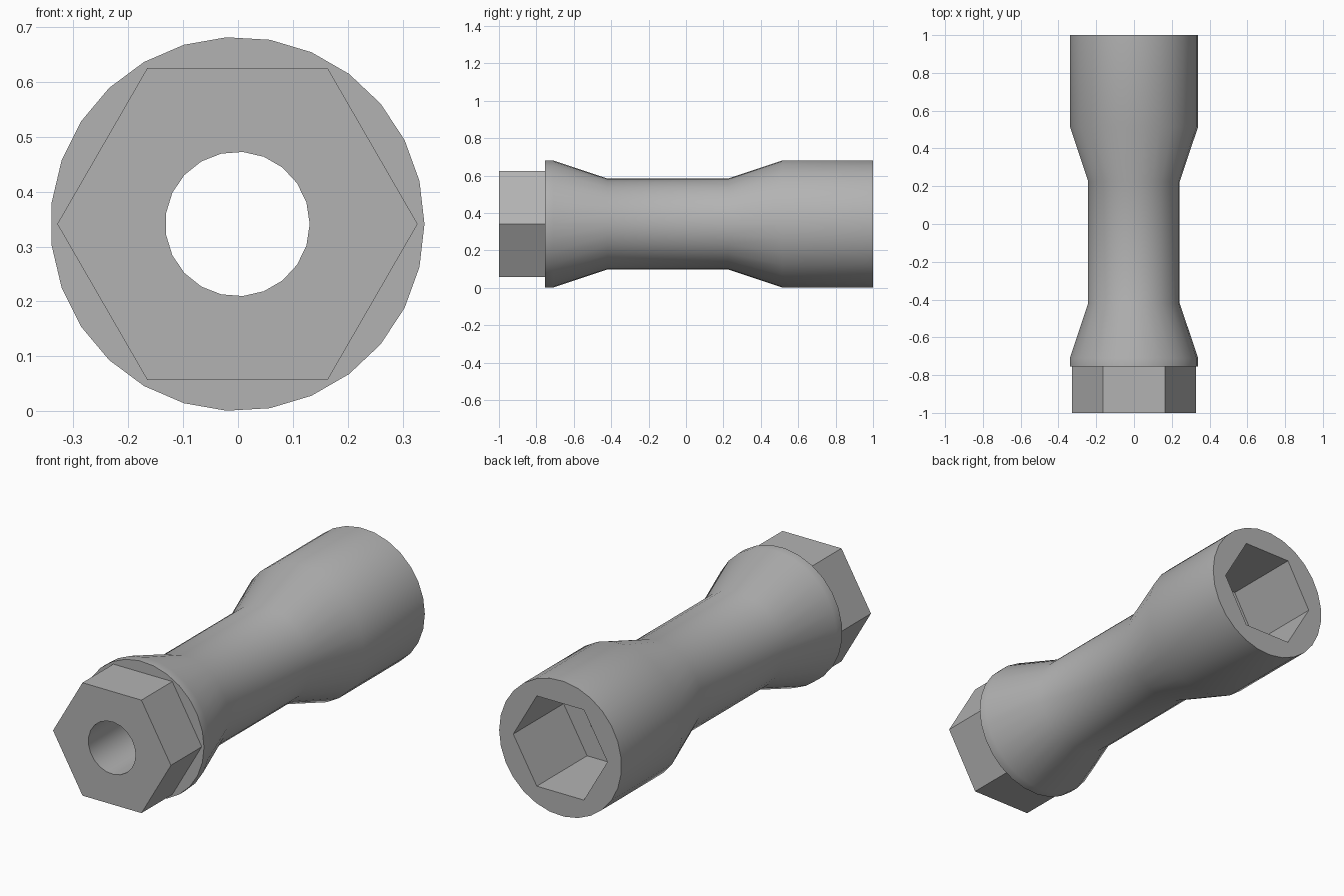
import bpy
import bmesh
from math import cos, sin, tau

if "Cube" in bpy.data.objects:
    bpy.data.objects.remove(bpy.data.objects["Cube"])

CENTRE_X, CENTRE_Z = -0.001, 0.341
ROUND, HEX, BORE = 27, 6, 21          # sides of each cross-section
FLANGE_Y, FLOOR_Y = -0.755, 0.6

steel = bpy.data.materials.new("grey steel")
steel.use_nodes = True
colour = (0.45, 0.45, 0.45, 1)
steel.diffuse_color = colour
steel.node_tree.nodes["Principled BSDF"].inputs["Base Color"].default_value = colour


def ring(bm, sides, radius, y):
    return [bm.verts.new((CENTRE_X + radius * cos(tau * i / sides), y,
                          CENTRE_Z + radius * sin(tau * i / sides)))
            for i in range(sides)]


def join_rings(bm, a, b):
    """Quads between equal rings, a triangle strip between unequal ones."""
    na, nb = len(a), len(b)
    if na == nb:
        for i in range(na):
            k = (i + 1) % na
            bm.faces.new((a[i], b[i], b[k], a[k]))
        return
    i = j = 0
    while i < na or j < nb:
        if j == nb or (i < na and (i + 1) * nb <= (j + 1) * na):
            bm.faces.new((a[i % na], b[j % nb], a[(i + 1) % na]))
            i += 1
        else:
            bm.faces.new((a[i % na], b[j % nb], b[(j + 1) % nb]))
            j += 1


def loft(name, sections):
    bm = bmesh.new()
    rings = [ring(bm, *section) for section in sections]
    for a, b in zip(rings, rings[1:]):
        join_rings(bm, a, b)
    mesh = bpy.data.meshes.new(name)
    bm.to_mesh(mesh)
    bm.free()
    mesh.materials.append(steel)
    obj = bpy.data.objects.new(name, mesh)
    bpy.context.collection.objects.link(obj)
    bpy.ops.object.select_all(action='DESELECT')
    obj.select_set(True)
    bpy.context.view_layer.objects.active = obj
    bpy.ops.object.shade_smooth_by_angle(angle=0.55)


# Waisted round body with a hexagonal socket sunk into the back
loft("socket_body", [
    (HEX, 0.328, FLANGE_Y),
    (ROUND, 0.3405, FLANGE_Y),
    (ROUND, 0.3405, -0.71),
    (ROUND, 0.243, -0.42),
    (ROUND, 0.243, 0.225),
    (ROUND, 0.3405, 0.515),
    (ROUND, 0.3405, 1),
    (HEX, 0.262, 1),
    (HEX, 0.262, FLOOR_Y),
    (BORE, 0.1315, FLOOR_Y),
])

# Round hole from the socket floor to the front
loft("through_bore", [(BORE, 0.1315, FLOOR_Y), (BORE, 0.1315, -1)])

# Hexagonal drive end at the front
loft("hex_drive", [(BORE, 0.1315, -1), (HEX, 0.328, -1), (HEX, 0.328, FLANGE_Y)])
